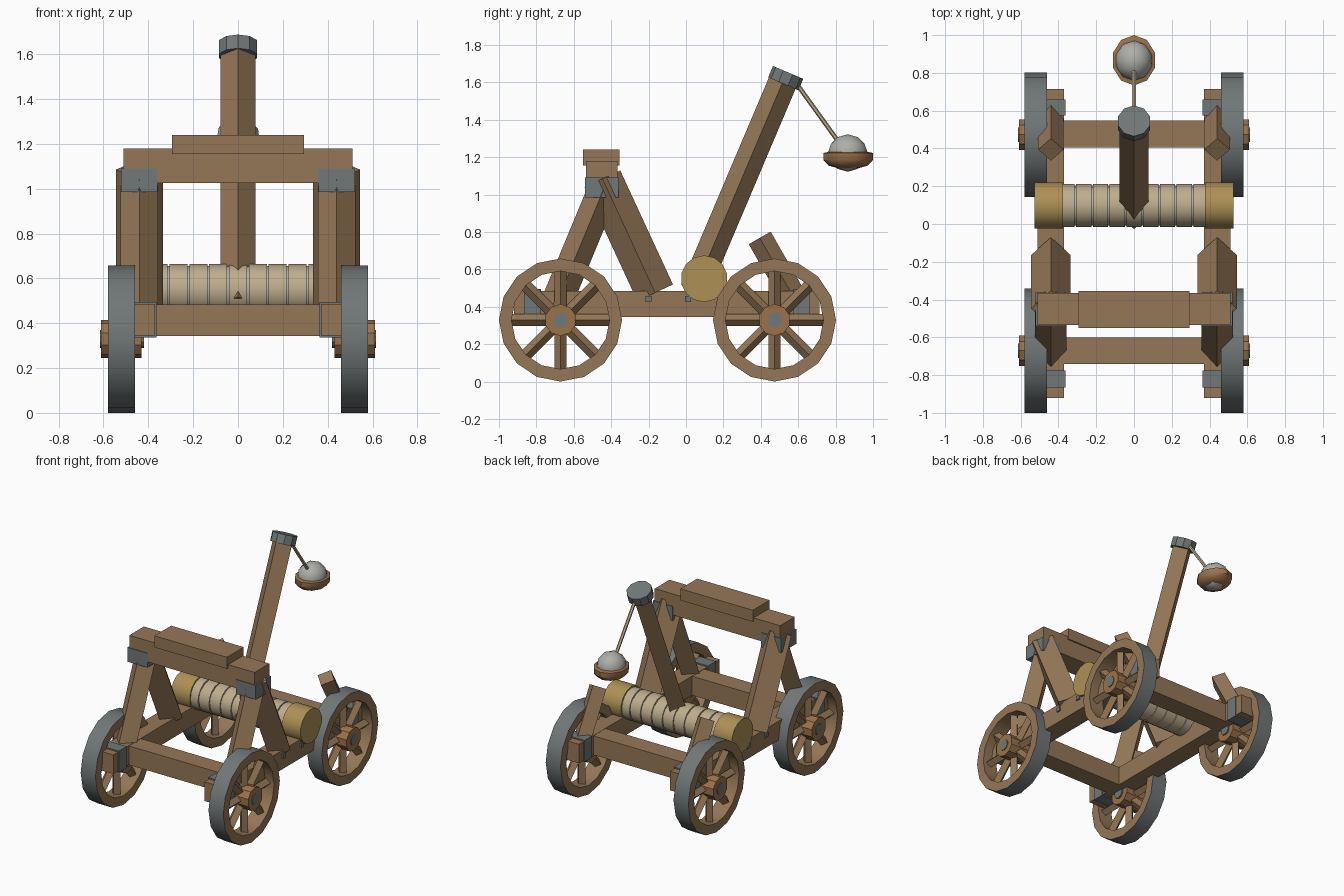
import bpy, bmesh, math
from mathutils import Matrix, Vector

cube = bpy.data.objects.get("Cube")
if cube:
    bpy.data.objects.remove(cube, do_unlink=True)


def material(name, rgb):
    m = bpy.data.materials.new(name)
    m.use_nodes = True
    m.diffuse_color = (*rgb, 1)
    bsdf = next(n for n in m.node_tree.nodes if n.type == "BSDF_PRINCIPLED")
    bsdf.inputs["Base Color"].default_value = (*rgb, 1)
    bsdf.inputs["Roughness"].default_value = 0.8
    return m


WOOD = material("wood", (0.30, 0.185, 0.095))
RED_WOOD = material("reddish wood", (0.33, 0.17, 0.07))
IRON = material("iron", (0.165, 0.185, 0.185))
STONE = material("stone", (0.42, 0.42, 0.40))
ROPE = material("rope", (0.52, 0.42, 0.27))
END_GRAIN = material("golden wood", (0.42, 0.28, 0.09))


def finish(name, bm, mats, smooth=False):
    bmesh.ops.recalc_face_normals(bm, faces=bm.faces)
    mesh = bpy.data.meshes.new(name)
    bm.to_mesh(mesh)
    bm.free()
    for m in mats:
        mesh.materials.append(m)
    ob = bpy.data.objects.new(name, mesh)
    bpy.context.collection.objects.link(ob)
    if smooth:
        bpy.ops.object.select_all(action="DESELECT")
        ob.select_set(True)
        bpy.context.view_layer.objects.active = ob
        bpy.ops.object.shade_smooth_by_angle(angle=math.radians(40))
    return ob


def box(name, mat, x, y, z):
    """Box from (min, max) pairs on each axis."""
    bm = bmesh.new()
    size = [b - a for a, b in (x, y, z)]
    mid = [(a + b) / 2 for a, b in (x, y, z)]
    bmesh.ops.create_cube(bm, size=1, matrix=Matrix.Translation(mid) @ Matrix.Diagonal((*size, 1)))
    return finish(name, bm, [mat])


def bar_matrix(a, b):
    a, b = Vector(a), Vector(b)
    turn = (b - a).to_track_quat("Z", "Y").to_matrix().to_4x4()
    return Matrix.Translation((a + b) / 2) @ turn, (b - a).length


def add_diamond(bm, a, b, diag):
    """Square bar set corner-on between two points."""
    mat, length = bar_matrix(a, b)
    side = diag / math.sqrt(2)
    bmesh.ops.create_cube(bm, size=1, matrix=mat @ Matrix.Rotation(math.pi / 4, 4, "Z")
                          @ Matrix.Diagonal((side, side, length, 1)))


def diamond(name, mat, a, b, diag):
    bm = bmesh.new()
    add_diamond(bm, a, b, diag)
    return finish(name, bm, [mat])


def rod(name, mat, a, b, r, sides, smooth=False):
    bm = bmesh.new()
    m, length = bar_matrix(a, b)
    bmesh.ops.create_cone(bm, cap_ends=True, segments=sides, radius1=r, radius2=r,
                          depth=length, matrix=m)
    return finish(name, bm, [mat], smooth)


def wheel(tag, s, y):
    cz, outer, inner = 0.329, 0.329, 0.262
    x0, x1 = 0.46 * s, 0.58 * s
    # Rim with an iron tyre on the outer faces
    bm = bmesh.new()
    rings = []
    for r, x in ((outer, x0), (outer, x1), (inner, x1), (inner, x0)):
        rings.append([bm.verts.new((x, y + r * math.cos(i * math.pi / 8),
                                    cz + r * math.sin(i * math.pi / 8))) for i in range(16)])
    for k in range(4):
        p, q = rings[k], rings[(k + 1) % 4]
        for i in range(16):
            j = (i + 1) % 16
            f = bm.faces.new((p[i], p[j], q[j], q[i]))
            f.material_index = 1 if k == 0 else 0
    finish(tag + "_wheel_rim", bm, [WOOD, IRON], True)
    # Spokes
    bm = bmesh.new()
    for i in range(8):
        a = i * math.pi / 4
        d = Vector((0, math.cos(a), math.sin(a)))
        c = Vector((0.52 * s, y, cz))
        add_diamond(bm, c + d * 0.05, c + d * 0.27, 0.064)
    finish(tag + "_wheel_spokes", bm, [WOOD])
    # Hub and its iron pin
    rod(tag + "_wheel_hub", RED_WOOD, (0.43 * s, y, cz), (0.61 * s, y, cz), 0.085, 10)
    rod(tag + "_wheel_pin", IRON, (0.42 * s, y, cz), (0.615 * s, y, cz), 0.04, 10)


def span(s, a, b):
    return tuple(sorted((a * s, b * s)))


# Parts repeated on both sides
for side, s in (("left", 1), ("right", -1)):
    wheel("front_" + side, s, -0.671)
    wheel("rear_" + side, s, 0.473)
    x = 0.44 * s
    box(side + "_rail", WOOD, span(s, 0.37, 0.51), (-0.92, 0.715), (0.345, 0.485))
    box(side + "_front_band", IRON, span(s, 0.363, 0.52), (-0.865, -0.775), (0.336, 0.494))
    box(side + "_rear_band", IRON, span(s, 0.363, 0.52), (0.575, 0.66), (0.336, 0.494))
    diamond(side + "_front_post", WOOD, (x, -0.705, 0.39), (x, -0.425, 1.065), 0.167)
    diamond(side + "_rear_post", WOOD, (x, -0.165, 0.475), (x, -0.447, 1.085), 0.21)
    diamond(side + "_rear_brace", WOOD, (x, 0.605, 0.40), (x, 0.394, 0.768), 0.135)
    box(side + "_post_bracket", IRON, span(s, 0.36, 0.522), (-0.54, -0.36), (0.985, 1.09))
    for i, y in enumerate((-0.2, 0.01)):
        box(f"{side}_bolt_{i + 1}", IRON, span(s, 0.49, 0.52), (y - 0.016, y + 0.016), (0.425, 0.457))
    rod(side + "_drum_end", END_GRAIN, (0.375 * s, 0.097, 0.55), (0.527 * s, 0.097, 0.55),
        0.125, 14, True)

# Cross beams of the chassis and the gantry
box("front_cross_beam", WOOD, (-0.37, 0.37), (-0.74, -0.6), (0.343, 0.483))
box("rear_cross_beam", WOOD, (-0.37, 0.37), (0.405, 0.547), (0.343, 0.483))
box("top_beam", WOOD, (-0.51, 0.51), (-0.535, -0.365), (1.025, 1.18))
box("top_pad", WOOD, (-0.295, 0.295), (-0.55, -0.355), (1.155, 1.24))

# Winch drum with rope windings
rod("drum_core", STONE, (-0.4, 0.097, 0.55), (0.4, 0.097, 0.55), 0.106, 16, True)
pitch = 0.0885
for i in range(9):
    c = (i - 4) * pitch
    h = pitch / 2 - 0.004
    rod(f"rope_winding_{i + 1}", ROPE, (c - h, 0.097, 0.55), (c + h, 0.097, 0.55), 0.114, 16, True)

# Throwing arm with an iron cap
diamond("throwing_arm", WOOD, (0, 0.045, 0.488), (0, 0.525, 1.62), 0.155)
rod("arm_cap", IRON, (0, 0.52, 1.592), (0, 0.546, 1.653), 0.088, 10)
rod("sling_rope", ROPE, (0, 0.575, 1.615), (0, 0.83, 1.262), 0.012, 6, True)

# Sling bowl, lathed
bm = bmesh.new()
rings = []
for r, z in ((0.06, 1.142), (0.105, 1.155), (0.133, 1.185), (0.133, 1.222), (0.105, 1.228)):
    rings.append([bm.verts.new((0.87 * r * math.cos(i * math.pi / 5 + math.pi / 2),
                                0.867 + r * math.sin(i * math.pi / 5 + math.pi / 2), z))
                  for i in range(10)])
for p, q in zip(rings, rings[1:]):
    for i in range(10):
        j = (i + 1) % 10
        bm.faces.new((p[i], p[j], q[j], q[i]))
bm.faces.new(rings[0])
bm.faces.new(rings[-1])
finish("sling_bowl", bm, [RED_WOOD], True)

# Stone ball resting in the bowl
bm = bmesh.new()
bmesh.ops.create_icosphere(bm, subdivisions=2, radius=1, matrix=Matrix.Translation((0, 0.865, 1.222))
                           @ Matrix.Diagonal((0.1, 0.107, 0.1, 1)))
finish("stone_ball", bm, [STONE], True)
